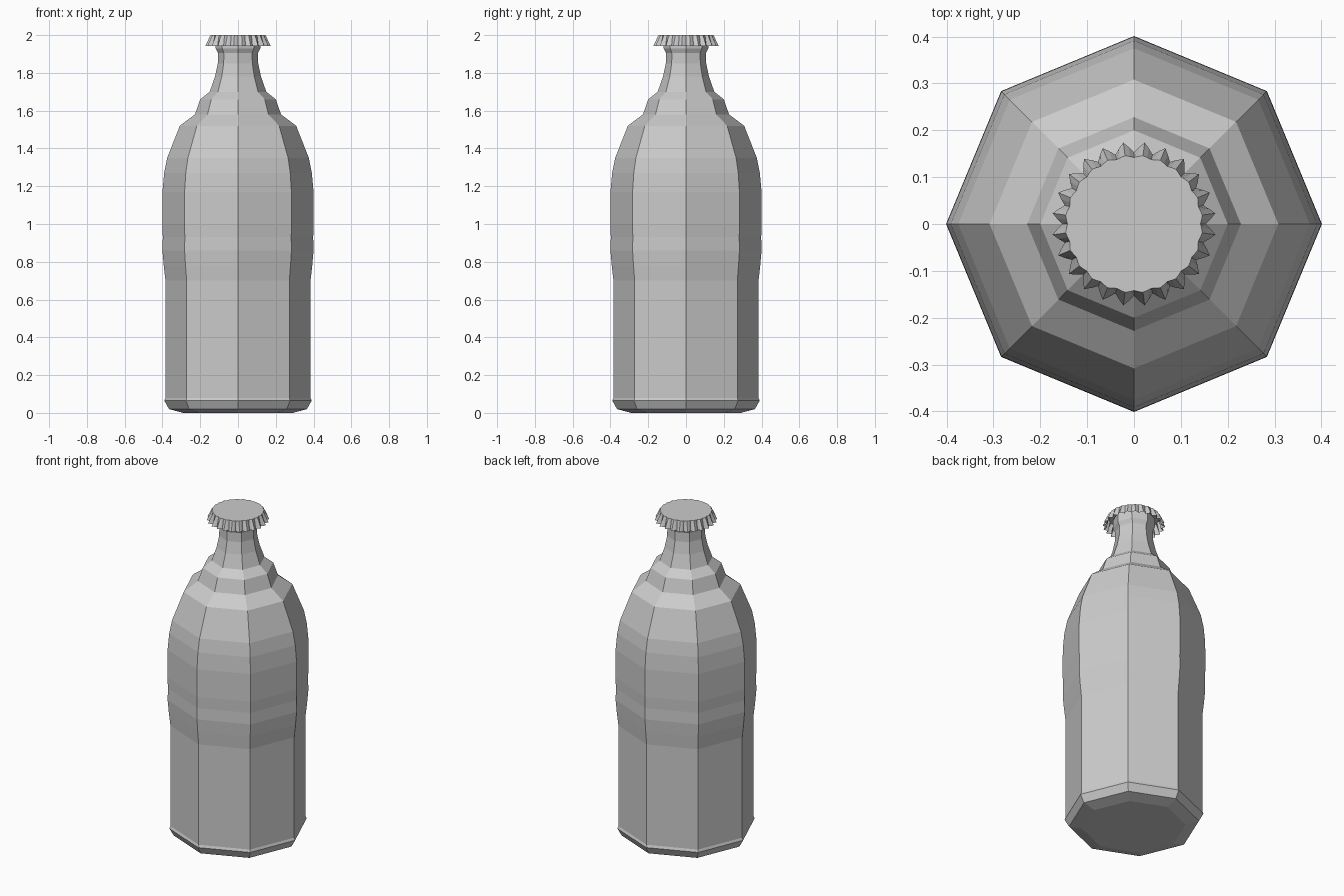
import bpy, bmesh
from math import cos, sin, pi

if "Cube" in bpy.data.objects:
    bpy.data.objects.remove(bpy.data.objects["Cube"])


def ring(bm, n, radius, z):
    # radius is a function of the vertex index
    return [bm.verts.new((radius(i) * cos(2 * pi * i / n),
                          radius(i) * sin(2 * pi * i / n), z)) for i in range(n)]


def bridge(bm, a, b):
    n = len(a)
    for i in range(n):
        j = (i + 1) % n
        bm.faces.new((a[i], a[j], b[j], b[i]))


def finish(bm, name):
    bmesh.ops.recalc_face_normals(bm, faces=bm.faces)
    mesh = bpy.data.meshes.new(name)
    bm.to_mesh(mesh)
    bm.free()
    obj = bpy.data.objects.new(name, mesh)
    bpy.context.collection.objects.link(obj)
    return obj


# Eight-sided bottle: (radius, height) profile
profile = [(0.29, 0.0), (0.365, 0.02), (0.39, 0.065), (0.384, 0.08),
           (0.384, 0.70), (0.393, 0.78), (0.40, 0.86), (0.398, 0.93),
           (0.401, 1.0), (0.40, 1.17), (0.391, 1.27), (0.375, 1.35),
           (0.308, 1.52), (0.228, 1.58), (0.20, 1.66), (0.15, 1.70),
           (0.122, 1.78), (0.107, 1.85), (0.106, 1.905), (0.118, 1.93),
           (0.118, 1.985)]
bm = bmesh.new()
rings = [ring(bm, 8, lambda i, r=r: r, z) for r, z in profile]
for a, b in zip(rings, rings[1:]):
    bridge(bm, a, b)
bm.faces.new(rings[0][::-1])
bm.faces.new(rings[-1])
finish(bm, "bottle")

# Crimped crown cap: flat top and a fluted skirt, open underneath
TEETH = 24
n = TEETH * 4


def flute(valley, peak):
    return lambda i: (valley, (valley + peak) / 2, peak, (valley + peak) / 2)[i % 4]


bm = bmesh.new()
top = ring(bm, n, flute(0.142, 0.147), 2.0)
rim = ring(bm, n, flute(0.153, 0.175), 1.942)
bridge(bm, rim, top)
bm.faces.new(top)
finish(bm, "crown_cap")
